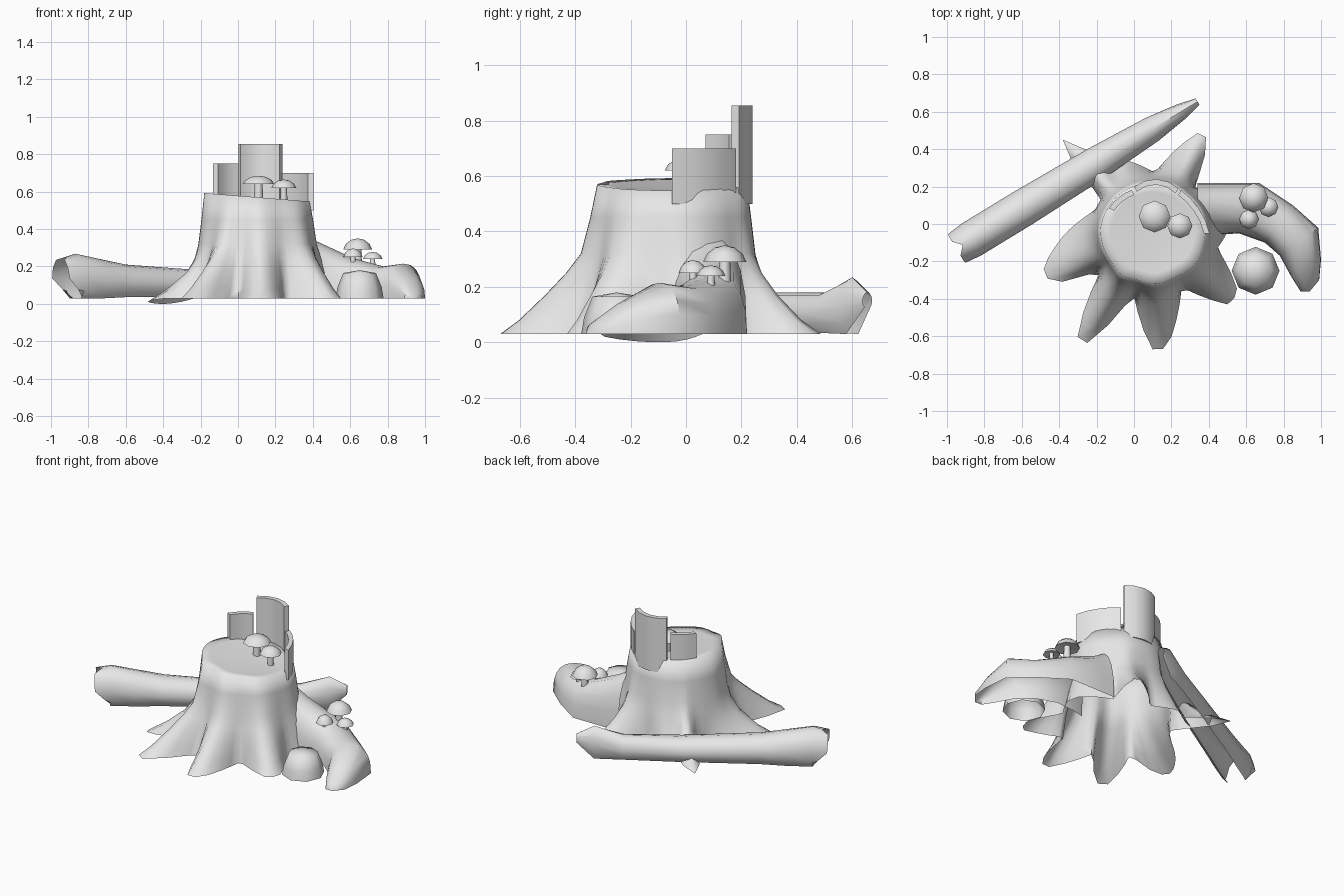
import bpy, bmesh, math
from mathutils import Vector

if "Cube" in bpy.data.objects:
    bpy.data.objects.remove(bpy.data.objects["Cube"])

GREY = (0.8, 0.8, 0.8, 1.0)
mat = bpy.data.materials.new("plain grey")
mat.use_nodes = True
mat.diffuse_color = GREY
mat.node_tree.nodes["Principled BSDF"].inputs["Base Color"].default_value = GREY

GROUND = 0.03
CENTRE = Vector((0.1, -0.03, 0))


def loft(name, rings, closed=True, first=None, last=None, smooth=45):
    """Skin a list of rings; first/last may be a point (fan) or True (flat cap)."""
    bm = bmesh.new()
    rows = [[bm.verts.new(p) for p in ring] for ring in rings]
    n = len(rows[0])
    for a, b in zip(rows, rows[1:]):
        for i in range(n if closed else n - 1):
            j = (i + 1) % n
            bm.faces.new((a[i], a[j], b[j], b[i]))
    for row, cap in ((rows[0], first), (rows[-1], last)):
        if cap is True:
            bm.faces.new(row)
        elif cap is not None:
            tip = bm.verts.new(cap)
            for i in range(n if closed else n - 1):
                bm.faces.new((row[i], row[(i + 1) % n], tip))
    bmesh.ops.recalc_face_normals(bm, faces=bm.faces)
    mesh = bpy.data.meshes.new(name)
    bm.to_mesh(mesh)
    bm.free()
    mesh.materials.append(mat)
    ob = bpy.data.objects.new(name, mesh)
    bpy.context.collection.objects.link(ob)
    bpy.ops.object.select_all(action='DESELECT')
    ob.select_set(True)
    bpy.context.view_layer.objects.active = ob
    bpy.ops.object.shade_smooth_by_angle(angle=math.radians(smooth))


def polar(deg, r, z):
    a = math.radians(deg)
    return CENTRE + Vector((r * math.cos(a), r * math.sin(a), z))


def circle(c, r, z, n=8):
    return [Vector((c[0] + r * math.cos(math.tau * i / n),
                    c[1] + r * math.sin(math.tau * i / n), z)) for i in range(n)]


# Stump: round trunk flaring into roots
# root: angle, reach, width before and after that angle, how low it hugs the ground
ROOTS = [(206, .62, 46, 14, 2), (238, .70, 22, 18, 1), (273, .64, 23, 26, 1),
         (319, .57, 25, 30, 1), (61, .57, 17, 28, 1.4), (135, .68, 14, 14, 1.7),
         (118, .41, 32, 34, 1.4), (10, .42, 40, 40, 1)]
# height, trunk radius, share of root reach
LEVELS = [(.03, .335, 1), (.08, .335, .78), (.17, .33, .48), (.25, .32, .26),
          (.32, .31, .12), (.45, .295, .06), (.57, .28, .03)]


def trunk_point(deg, z, r, share):
    # the back of the trunk is a little flatter than the front
    r -= .03 * max(0, math.sin(math.radians(deg)))
    grow = 0
    for ang, reach, before, after, low in ROOTS:
        d = (deg - ang + 180) % 360 - 180
        near = max(0, 1 - abs(d) / (before if d < 0 else after))
        grow = max(grow, (reach - r) * min(1, 1.25 * near ** 1.4) * share ** low)
    p = polar(deg, r + grow, z)
    if z > .5:
        p.z -= .08 * (p.x - .1)
    if z == GROUND and 165 < deg < 210:
        p.z -= GROUND * math.sin(math.pi * (deg - 165) / 45)
    return p


rings = [[trunk_point(d, *lv) for d in range(0, 360, 5)] for lv in LEVELS]
rim = rings[-1]
inner = [CENTRE + (p - CENTRE) * .8 for p in rim]
for p, q in zip(inner, rim):
    p.z = q.z - .005
loft("stump", rings + [inner], last=polar(0, 0, .555), smooth=100)


# Splinters: thin angular pieces of wall standing above the rim
def splinter(name, a0, a1, r0, r1, top, bow=0, steps=4, thick=.03):
    sections = []
    for i in range(steps + 1):
        t = i / steps
        ang, r = a0 + (a1 - a0) * t, r0 + (r1 - r0) * t + bow * math.sin(math.pi * t)
        sections.append([polar(ang, r - thick, .5), polar(ang, r, .5),
                         polar(ang, r, top), polar(ang, r - thick, top)])
    loft(name, sections, first=True, last=True, smooth=35)


splinter("left_splinter", 154, 118, .26, .24, .75)
splinter("tall_splinter", 113, 58, .25, .26, .855, bow=.016)
splinter("right_splinter", 54, -4, .26, .305, .70, bow=-.012)


# Arched section: centre, half-width vector, centre height, rise, start angle, squareness
def arch(c, half, cz, rise, start=0, box=1, n=10):
    pts = []
    for i in range(n + 1):
        a = math.radians(start + (180 - 2 * start) * i / n)
        u = math.copysign(abs(math.cos(a)) ** box, math.cos(a))
        v = math.copysign(abs(math.sin(a)) ** box, math.sin(a))
        pts.append(Vector((c[0] + half[0] * u, c[1] + half[1] * u,
                           max(GROUND, cz + rise * v))))
    return pts


# Big bending root: inner edge, outer edge, top height
BIG = [((.34, -.08), (.34, .22), .385), ((.42, -.06), (.42, .22), .335),
       ((.56, -.05), (.67, .22), .245), ((.70, -.1), (.85, .1), .20),
       ((.78, -.17), (.985, -.02), .215), ((.84, -.28), (1.0, -.19), .14),
       ((.89, -.36), (.99, -.30), .07)]
rings = []
for a, b, top in BIG:
    a, b = Vector(a), Vector(b)
    rings.append(arch((a + b) / 2, (b - a) / 2, GROUND, top - GROUND, box=.8))
loft("big_root", rings, closed=False, last=(.94, -.36, GROUND))

# Fallen log: hollow, open underneath, with broken ends
ALONG, SIDE = Vector((.855, .518, 0)), Vector((-.518, .855, 0))
LOG = [(-.95, .09, .13, .25), (-.87, .10, .13, .268), (-.74, .10, .12, .24),
       (-.6, .10, .115, .21), (-.2, .09, .10, .18), (.1, .07, .10, .18),
       (.25, .045, .12, .235), (.34, .02, .15, .18)]
rings = [arch((x, -.12 + .61 * (x + .93)), SIDE * w, cz, top - cz, -55)
         for x, w, cz, top in LOG]
for i, p in enumerate(rings[0]):
    p += ALONG * (max(0, .14 - p.z) + (.04 if i == 5 else 0))
loft("fallen_log", rings, closed=False)

# Rock beside the big root
c = (.65, -.25)
loft("rock", [circle(c, .128, GROUND), circle(c, .118, .09), circle(c, .088, .165)],
     last=(c[0], c[1], .18), smooth=80)


# Mushrooms: domed cap with a hollow underside on a short stem
def mushroom(name, c, r, rim_z, top, foot):
    h = top - rim_z
    loft(name + "_cap", [circle(c, r * .3, rim_z + h * .2), circle(c, r, rim_z),
                         circle(c, r * .82, rim_z + h * .5),
                         circle(c, r * .45, rim_z + h * .87)],
         first=True, last=(c[0], c[1], top), smooth=60)
    loft(name + "_stem", [circle(c, r * .3, foot), circle(c, r * .24, rim_z + h * .3)],
         first=True, last=True, smooth=60)


mushroom("large_top_mushroom", (.11, .04), .085, .64, .685, .54)
mushroom("small_top_mushroom", (.245, -.01), .067, .62, .665, .53)
mushroom("large_root_mushroom", (.64, .14), .078, .29, .35, .2)
mushroom("right_root_mushroom", (.72, .09), .052, .24, .278, .18)
mushroom("front_root_mushroom", (.615, .025), .052, .25, .297, .18)
